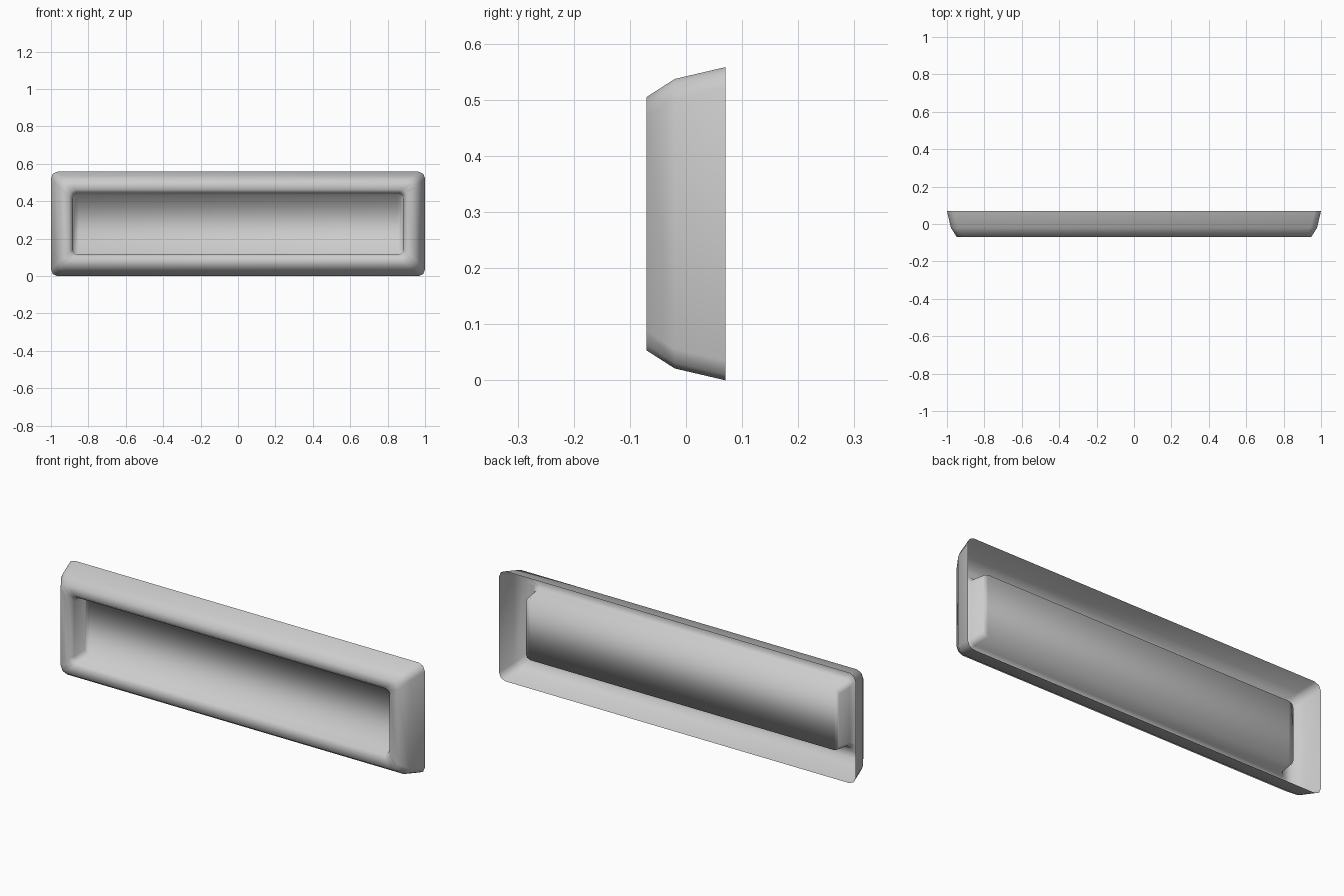
import bpy, bmesh, math

cube = bpy.data.objects.get("Cube")
if cube:
    bpy.data.objects.remove(cube, do_unlink=True)

HALF_W, HALF_H, MID_Z = 1.0, 0.279, 0.279
CORNER_STEPS = 2

# Rim cross-section from the open back edge to the recess floor: inset, y, corner radius
PROFILE = [
    (0.0, 0.07, 0.035),
    (0.021, -0.02, 0.035),
    (0.053, -0.07, 0.035),
    (0.096, -0.07, 0.03),
    (0.115, -0.05, 0.025),
    (0.122, 0.03, 0.025),
]


def rounded_loop(bm, inset, y, radius):
    """Ring of vertices around a rounded rectangle, counter-clockwise from the front."""
    w, h = HALF_W - inset - radius, HALF_H - inset - radius
    ring = []
    for quarter, (sx, sz) in enumerate([(1, 1), (-1, 1), (-1, -1), (1, -1)]):
        for step in range(CORNER_STEPS + 1):
            a = (quarter + step / CORNER_STEPS) * math.pi / 2
            ring.append(bm.verts.new((sx * w + radius * math.cos(a), y,
                                      MID_Z + sz * h + radius * math.sin(a))))
    return ring


# Material
grey = bpy.data.materials.new("light_grey")
grey.use_nodes = True
colour = (0.6, 0.6, 0.6, 1)
grey.diffuse_color = colour
grey.node_tree.nodes["Principled BSDF"].inputs["Base Color"].default_value = colour

# Rim and recess walls, one open-backed shell
bm = bmesh.new()
rings = [rounded_loop(bm, *row) for row in PROFILE]
n = len(rings[0])
for outer, inner in zip(rings, rings[1:]):
    for i in range(n):
        j = (i + 1) % n
        bm.faces.new((outer[i], outer[j], inner[j], inner[i]))

# Recess floor, in upright strips between matching top and bottom vertices
floor = rings[-1]
for k in range(n // 2 - 1):
    bm.faces.new((floor[k], floor[k + 1], floor[n - 2 - k], floor[n - 1 - k]))

for face in bm.faces:
    face.smooth = True
mesh = bpy.data.meshes.new("recessed_tray")
bm.to_mesh(mesh)
bm.free()
mesh.materials.append(grey)
tray = bpy.data.objects.new("recessed_tray", mesh)
bpy.context.collection.objects.link(tray)
